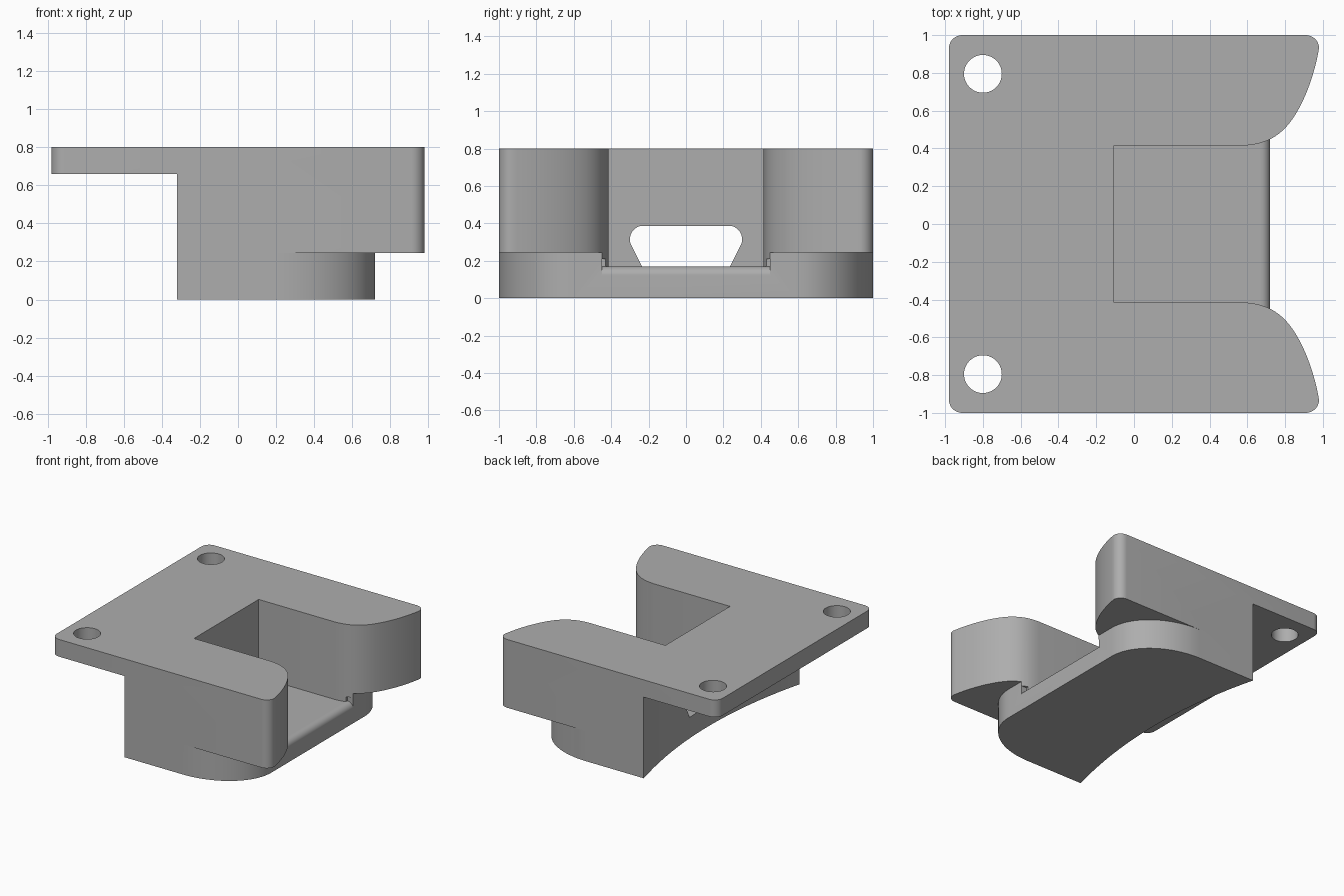
import bpy, bmesh
from math import sin, cos, pi, radians
from mathutils import Vector

old = bpy.data.objects.get("Cube")
if old:
    bpy.data.objects.remove(old, do_unlink=True)

grey = bpy.data.materials.new("plain grey")
grey.use_nodes = True
colour = (0.42, 0.42, 0.42, 1)
grey.diffuse_color = colour
grey.node_tree.nodes["Principled BSDF"].inputs["Base Color"].default_value = colour


def prism(name, profile, low, high, axis="z"):
    """Extrude a closed outline along an axis: xy for z, xz for y, yz for x."""
    place = {"z": lambda a, b, c: (a, b, c),
             "y": lambda a, b, c: (a, c, b),
             "x": lambda a, b, c: (c, a, b)}[axis]
    bm = bmesh.new()
    face = bm.faces.new([bm.verts.new(place(a, b, low)) for a, b in profile])
    out = bmesh.ops.extrude_face_region(bm, geom=[face])
    moved = [v for v in out["geom"] if isinstance(v, bmesh.types.BMVert)]
    bmesh.ops.translate(bm, verts=moved, vec=Vector(place(0, 0, high - low)))
    bmesh.ops.recalc_face_normals(bm, faces=bm.faces)
    mesh = bpy.data.meshes.new(name)
    bm.to_mesh(mesh)
    bm.free()
    mesh.materials.append(grey)
    obj = bpy.data.objects.new(name, mesh)
    bpy.context.collection.objects.link(obj)
    return obj


def arc(cx, cy, rx, ry, start, end, steps=12):
    angles = [radians(start + (end - start) * i / steps) for i in range(steps + 1)]
    return [(cx + rx * cos(t), cy + ry * sin(t)) for t in angles]


def bezier(p0, p1, p2, p3, steps=12):
    pts = []
    for i in range(steps + 1):
        t = i / steps
        u = 1 - t
        pts.append(tuple(u**3 * a + 3 * u * u * t * b + 3 * u * t * t * c + t**3 * d
                         for a, b, c, d in zip(p0, p1, p2, p3)))
    return pts


def mirrored(half):
    """Close an outline by mirroring it across its second coordinate."""
    return half + [(a, -b) for a, b in reversed(half)]


def combine(target, other, operation):
    mod = target.modifiers.new(operation, "BOOLEAN")
    mod.operation = operation
    mod.solver = "EXACT"
    mod.object = other
    bpy.context.view_layer.objects.active = target
    bpy.ops.object.modifier_apply(modifier=mod.name)
    bpy.data.objects.remove(other, do_unlink=True)


# Upper block with rounded corners
block = arc(0.91, 0.93, 0.07, 0.07, 0, 90, 8) + arc(-0.91, 0.93, 0.07, 0.07, 90, 180, 8)
bracket = prism("bracket", mirrored(block), 0.245, 0.8)

# Lower base with rounded nose corners
base = arc(0.2, 0.6, 0.52, 0.4, 0, 90, 20) + [(-0.5, 1)]
combine(bracket, prism("base", mirrored(base), 0, 0.3), "UNION")

# Concave back below the mounting flange
back = [(-0.32 + 0.13 * (1 - y * y), y) for y in [1.2 - i * 0.1 for i in range(25)]]
combine(bracket, prism("back_cutter", [(-1.3, -1.2), (-1.3, 1.2)] + back, -0.2, 0.66),
        "DIFFERENCE")

# Open pocket flaring outwards between the arms
flare = [(-0.105, 0.415)]
flare += bezier((0.58, 0.415), (0.67, 0.42), (0.75, 0.445), (0.82, 0.53))
flare += bezier((0.82, 0.53), (0.9, 0.63), (0.96, 0.8), (0.981, 0.94))[1:]
flare += [(1.2, 0.94)]
combine(bracket, prism("pocket_cutter", mirrored(flare), 0.17, 1), "DIFFERENCE")

# Rounded front edge of the pocket floor
lip = arc(0.67, 0.12, 0.0505, 0.05, 90, 0, 8) + [(0.8, 0.12), (0.8, 0.21), (0.67, 0.21)]
combine(bracket, prism("lip_cutter", lip, -0.45, 0.45, "y"), "DIFFERENCE")

# Window through the back wall
window = [(0.235, 0.17)] + arc(0.23, 0.315, 0.07, 0.072, -25, 90, 10)
combine(bracket, prism("window_cutter", [(y, z) for y, z in window]
                       + [(-y, z) for y, z in reversed(window)], -0.5, 0.1, "x"),
        "DIFFERENCE")

# Screw holes in the flange
for side in (-1, 1):
    hole = arc(-0.8, side * 0.795, 0.1, 0.1, 0, 360, 40)[:-1]
    combine(bracket, prism("hole_cutter", hole, 0.5, 1), "DIFFERENCE")

bpy.ops.object.select_all(action="DESELECT")
bracket.select_set(True)
bpy.context.view_layer.objects.active = bracket
bpy.ops.object.shade_smooth_by_angle(angle=pi / 6)
